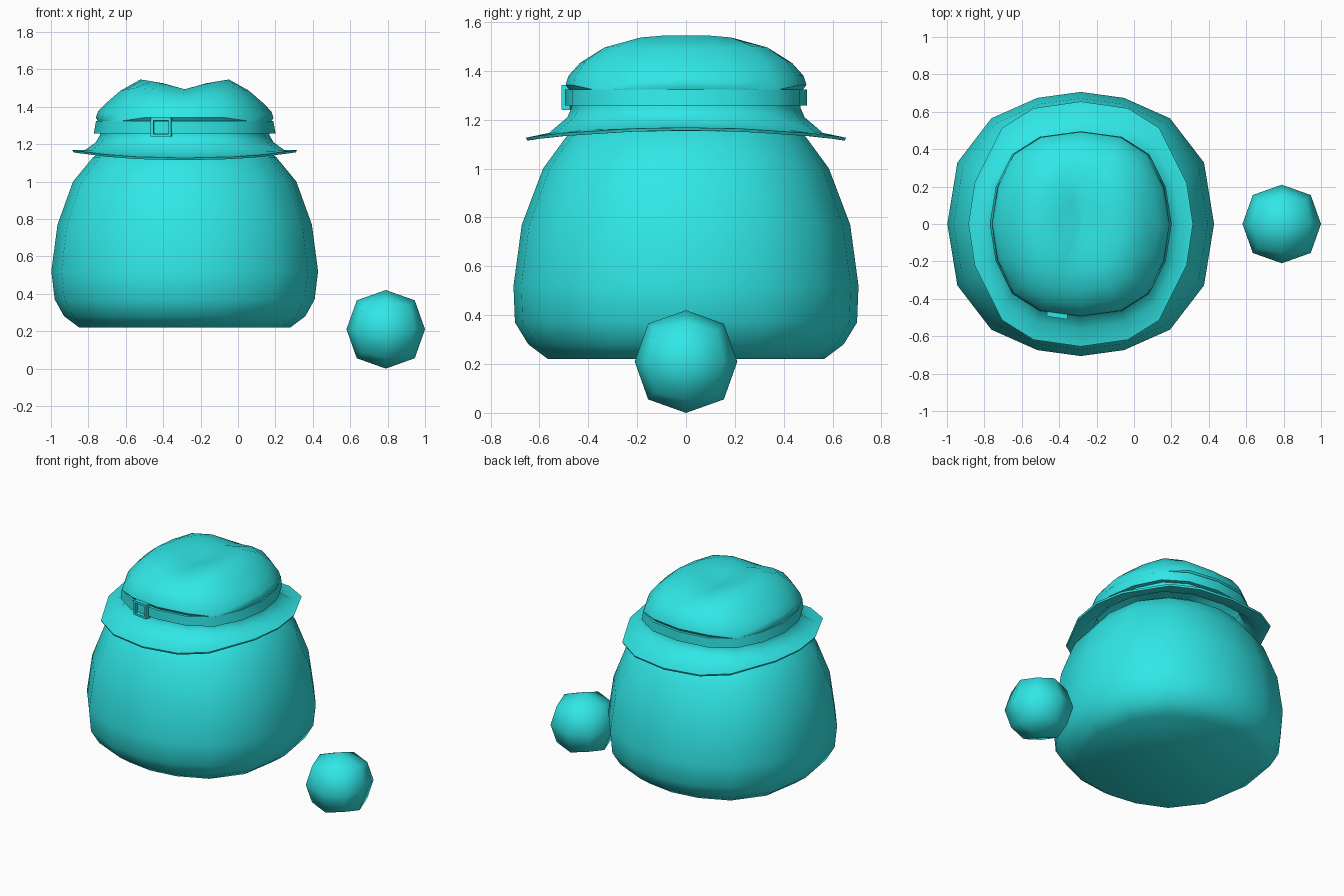
import bpy, bmesh, math
from mathutils import Matrix

if "Cube" in bpy.data.objects:
    bpy.data.objects.remove(bpy.data.objects["Cube"])

CX = -0.285
mat = bpy.data.materials.new("teal")
mat.diffuse_color = (0.03, 0.8, 0.8, 1)
mat.use_nodes = True
mat.node_tree.nodes["Principled BSDF"].inputs["Base Color"].default_value = mat.diffuse_color

# Quarter outlines (unit scale), mirrored into 16-sided rings
BODY_Q = [(1, 0), (.925, .465), (.67, .80), (.325, .955), (0, 1)]
HAT_Q = [(1, 0), (.935, .40), (.755, .75), (.45, .94), (0, 1)]
BRIM_Q = [(1, 0), (.945, .335), (.70, .785), (.42, .945), (0, 1)]


def outline(q):
    half = q + [(-x, y) for x, y in reversed(q[:-1])]
    return half + [(x, -y) for x, y in reversed(half[1:-1])]


def finish(bm, name, angle=40):
    bmesh.ops.recalc_face_normals(bm, faces=bm.faces)
    me = bpy.data.meshes.new(name)
    bm.to_mesh(me)
    bm.free()
    me.materials.append(mat)
    ob = bpy.data.objects.new(name, me)
    bpy.context.collection.objects.link(ob)
    bpy.ops.object.select_all(action='DESELECT')
    ob.select_set(True)
    bpy.context.view_layer.objects.active = ob
    bpy.ops.object.shade_smooth_by_angle(angle=math.radians(angle))
    return ob


def loft(name, rings, cap_start=False, cap_end=False, closed=False, zfun=None, angle=40):
    """rings: (outline, rx, ry, z, side lift)"""
    bm = bmesh.new()
    loops = []
    for q, rx, ry, z, lift in rings:
        loop = []
        for x, y in outline(q):
            h = z + lift * (x * x - y * y)
            if zfun:
                h += zfun(x * rx, y * ry)
            loop.append(bm.verts.new((CX + x * rx, y * ry, h)))
        loops.append(loop)
    pairs = list(zip(loops, loops[1:]))
    if closed:
        pairs.append((loops[-1], loops[0]))
    for a, b in pairs:
        for i in range(16):
            j = (i + 1) % 16
            bm.faces.new((a[i], a[j], b[j], b[i]))
    if cap_start:
        bm.faces.new(loops[0])
    if cap_end:
        bm.faces.new(loops[-1])
    return finish(bm, name, angle)


# Rounded body
profile = [(.565, .565, .22), (.645, .645, .28), (.695, .70, .37), (.713, .706, .52),
           (.68, .672, .77), (.597, .585, 1.0), (.49, .49, 1.13), (.36, .37, 1.21), (.15, .15, 1.25)]
loft("body", [(BODY_Q, rx, ry, z, 0) for rx, ry, z in profile], True, True, angle=60)

# Hat brim and lower wall, folded back underneath for thickness
loft("hat_brim", [
    (HAT_Q, .465, .48, 1.34, 0), (HAT_Q, .452, .468, 1.25, 0), (HAT_Q, .475, .485, 1.21, 0),
    (HAT_Q, .53, .56, 1.158, .012), (BRIM_Q, .60, .655, 1.147, .021),
    (BRIM_Q, .595, .65, 1.135, .021), (HAT_Q, .52, .55, 1.142, .012),
    (HAT_Q, .46, .47, 1.20, 0), (HAT_Q, .438, .453, 1.25, 0), (HAT_Q, .44, .45, 1.33, 0)], closed=True)


# Pinched crown with a groove running front to back
def pinch(x, y):
    groove = max(0, 1 - abs(x) / .235)
    fade = max(0, 1 - (abs(y) / .47) ** 3)
    side = max(0, min(1, (abs(x) - .24) / .14)) * max(0, min(1, (.475 - abs(x)) / .06))
    return -.06 * groove ** 1.3 * fade - .025 * side


dome = [(.965, 1.32), (1, 1.342), (.975, 1.38), (.88, 1.445), (.72, 1.505), (.5, 1.545), (.25, 1.55), (.01, 1.55)]
loft("hat_crown", [(HAT_Q, .475 * s, .493 * s, z, 0) for s, z in dome], False, True, zfun=pinch, angle=50)

# Hat band
loft("hat_band", [(HAT_Q, .486, .496, 1.257, 0), (HAT_Q, .474, .496, 1.323, 0),
                  (HAT_Q, .45, .465, 1.323, 0), (HAT_Q, .45, .465, 1.257, 0)], closed=True)

# Square buckle frame on the band
bm = bmesh.new()
for dx, dz, sx, sz in [(-.048, 0, .015, .10), (.048, 0, .015, .10), (0, .043, .10, .015), (0, -.043, .10, .015)]:
    bmesh.ops.create_cube(bm, size=1, matrix=Matrix.Translation((dx, 0, dz)) @ Matrix.Diagonal((sx, .035, sz, 1)))
buckle = finish(bm, "buckle")
buckle.location = (-.41, -.484, 1.291)
buckle.rotation_euler.z = math.radians(-8)

# Low-poly ball: subdivided cube pushed out to a sphere
bm = bmesh.new()
bmesh.ops.create_cube(bm, size=1)
bmesh.ops.subdivide_edges(bm, edges=bm.edges[:], cuts=1, use_grid_fill=True)
for v in bm.verts:
    n = sum(abs(c) > .01 for c in v.co)
    v.co = v.co.normalized() * (.21 if n == 1 else .219)
ball = finish(bm, "ball", 70)
ball.location = (.79, 0, .21)
